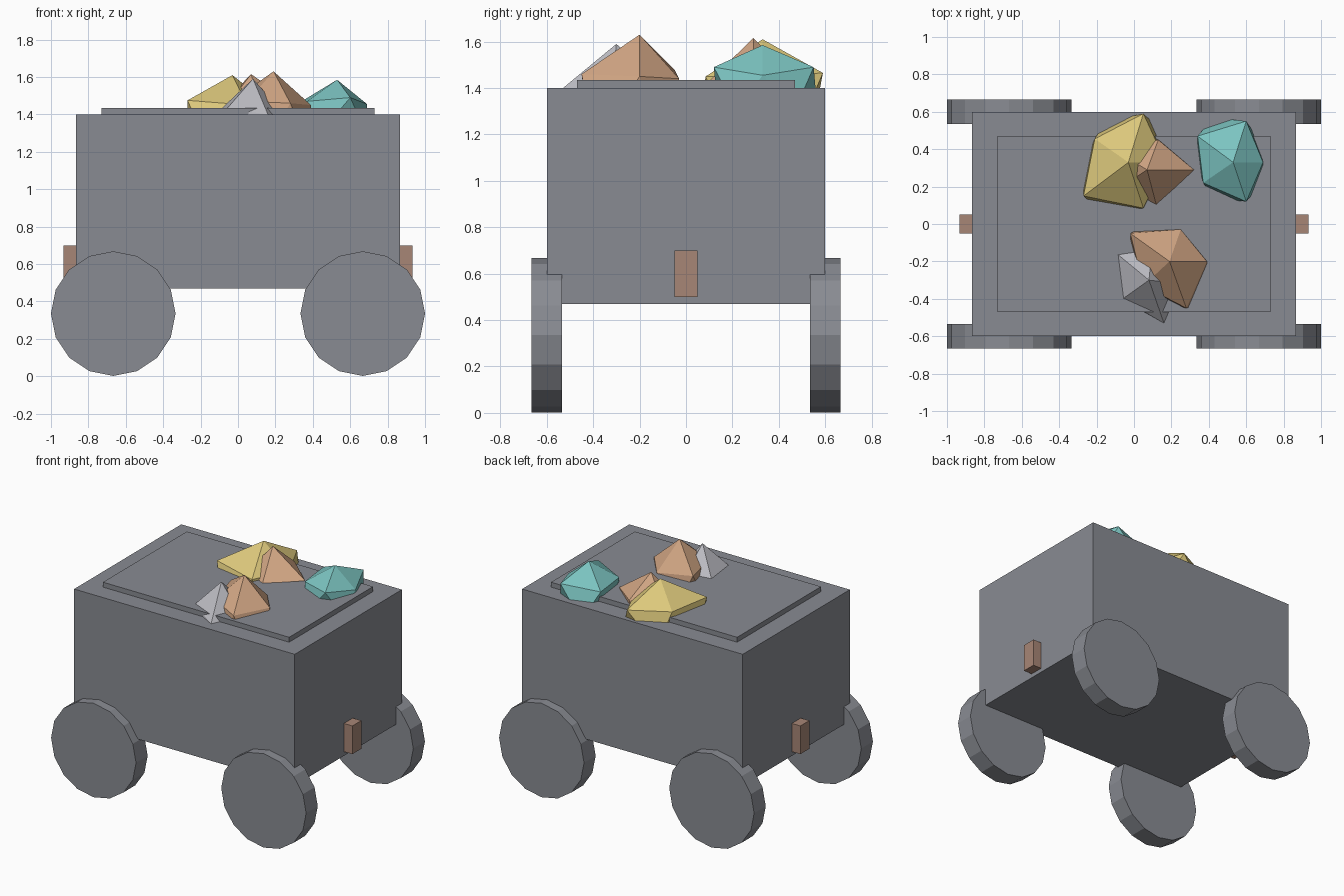
import bpy, bmesh
from math import pi
from mathutils import Vector, Matrix

cube = bpy.data.objects.get("Cube")
if cube:
    bpy.data.objects.remove(cube, do_unlink=True)


def material(name, rgb):
    m = bpy.data.materials.new(name)
    m.use_nodes = True
    color = (*rgb, 1)
    m.diffuse_color = color
    m.node_tree.nodes["Principled BSDF"].inputs["Base Color"].default_value = color
    return m


iron = material("iron grey", (0.25, 0.26, 0.29))
wood = material("dull brown", (0.39, 0.24, 0.18))
yellow = material("pale yellow", (0.72, 0.58, 0.2))
copper = material("copper tan", (0.64, 0.38, 0.23))
teal = material("teal", (0.2, 0.55, 0.53))
silver = material("silver", (0.5, 0.5, 0.54))


def finish(name, bm, mat):
    bmesh.ops.recalc_face_normals(bm, faces=bm.faces)
    mesh = bpy.data.meshes.new(name)
    bm.to_mesh(mesh)
    bm.free()
    mesh.materials.append(mat)
    obj = bpy.data.objects.new(name, mesh)
    bpy.context.collection.objects.link(obj)
    return obj


def box(name, low, high, mat):
    low, high = Vector(low), Vector(high)
    bm = bmesh.new()
    place = Matrix.Translation((low + high) / 2) @ Matrix.Diagonal((*(high - low), 1))
    bmesh.ops.create_cube(bm, size=1, matrix=place)
    return finish(name, bm, mat)


def wheel(name, x, y):
    bm = bmesh.new()
    place = Matrix.Translation((x, y, 0.335)) @ Matrix.Rotation(pi / 2, 4, "X")
    bmesh.ops.create_cone(bm, cap_ends=True, segments=16, radius1=0.333,
                          radius2=0.333, depth=0.13, matrix=place)
    return finish(name, bm, iron)


def gem(name, apex, ring, mat):
    """Skewed icosahedron: a tip and five girdle corners, mirrored through the centre."""
    top = [Vector(apex)] + [Vector(p) for p in ring]
    ratio = 5 ** -0.5
    middle = sum(top[1:], Vector()) / 5
    centre = (middle - top[0] * ratio) / (1 - ratio)
    bm = bmesh.new()
    for p in top:
        bm.verts.new(p)
        bm.verts.new(2 * centre - p)
    bmesh.ops.convex_hull(bm, input=bm.verts)
    return finish(name, bm, mat)


# Cart body and the raised bed on top
box("cart_body", (-0.865, -0.6, 0.47), (0.865, 0.6, 1.4), iron)
box("cart_bed", (-0.73, -0.47, 1.39), (0.73, 0.47, 1.435), iron)

# Wheels and end couplings
for side, sx in (("left", 1), ("right", -1)):
    for end, sy in (("front", -1), ("back", 1)):
        wheel(f"{end}_{side}_wheel", sx * 0.667, sy * 0.6)
    inner, outer = sorted((sx * 0.86, sx * 0.932))
    box(f"{side}_coupling", (inner, -0.05, 0.5), (outer, 0.05, 0.7), wood)

# Gem cargo
gem("teal_gem", (0.53, 0.33, 1.585),
    [(0.34, 0.47, 1.47), (0.6, 0.55, 1.49), (0.69, 0.33, 1.455),
     (0.6, 0.12, 1.49), (0.37, 0.22, 1.47)], teal)
gem("yellow_gem", (-0.03, 0.33, 1.61),
    [(-0.27, 0.15, 1.475), (-0.21, 0.455, 1.47), (0.05, 0.59, 1.465),
     (0.17, 0.33, 1.45), (0.05, 0.085, 1.45)], yellow)
gem("small_copper_gem", (0.07, 0.29, 1.615),
    [(0.32, 0.29, 1.44), (0.13, 0.45, 1.46), (-0.08, 0.38, 1.46),
     (-0.05, 0.21, 1.46), (0.12, 0.1, 1.43)], copper)
gem("large_copper_gem", (0.19, -0.2, 1.63),
    [(-0.02, -0.05, 1.48), (0.25, -0.03, 1.44), (0.39, -0.2, 1.45),
     (0.28, -0.45, 1.46), (0.05, -0.33, 1.47)], copper)
gem("silver_gem", (0.08, -0.3, 1.59),
    [(-0.09, -0.16, 1.43), (-0.06, -0.4, 1.43), (0.16, -0.53, 1.4),
     (0.25, -0.32, 1.4), (0.1, -0.1, 1.4)], silver)
